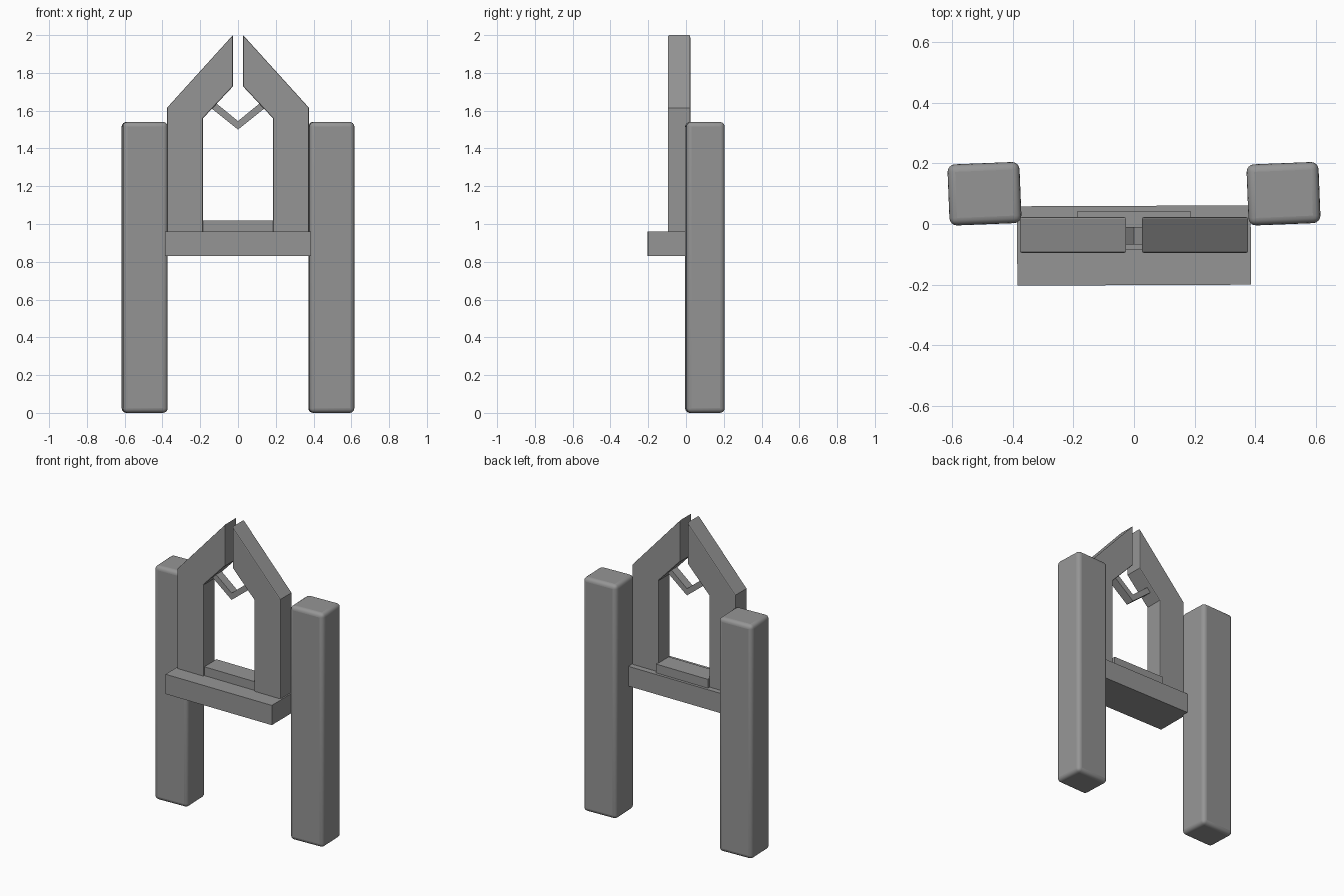
import bpy
import bmesh
from mathutils import Matrix

if "Cube" in bpy.data.objects:
    bpy.data.objects.remove(bpy.data.objects["Cube"], do_unlink=True)

GREY = (0.3, 0.3, 0.3, 1)
stone = bpy.data.materials.new("grey stone")
stone.use_nodes = True
stone.diffuse_color = GREY
stone.node_tree.nodes["Principled BSDF"].inputs["Base Color"].default_value = GREY


def finish(name, bm):
    bmesh.ops.recalc_face_normals(bm, faces=bm.faces)
    mesh = bpy.data.meshes.new(name)
    bm.to_mesh(mesh)
    bm.free()
    mesh.materials.append(stone)
    obj = bpy.data.objects.new(name, mesh)
    bpy.context.collection.objects.link(obj)
    return obj


def box(name, low, high):
    bm = bmesh.new()
    size = [h - l for l, h in zip(low, high)]
    centre = [(h + l) / 2 for l, h in zip(low, high)]
    bmesh.ops.create_cube(bm, size=1, matrix=Matrix.Diagonal((*size, 1)))
    obj = finish(name, bm)
    obj.location = centre
    return obj


def slab(name, outline, front, back, bevel=0):
    """Extrude an x-z outline along y, softening the front and back rims."""
    bm = bmesh.new()
    face = bm.faces.new([bm.verts.new((x, front, z)) for x, z in outline])
    moved = bmesh.ops.extrude_face_region(bm, geom=[face])["geom"]
    for v in moved:
        if isinstance(v, bmesh.types.BMVert):
            v.co.y = back
    if bevel:
        rims = [e for e in bm.edges if abs(e.verts[0].co.y - e.verts[1].co.y) < 0.001]
        bmesh.ops.bevel(bm, geom=rims, offset=bevel, segments=2, profile=0.5, affect='EDGES')
    return finish(name, bm)


# Rounded posts, both turned slightly the same way
for side, sign in (("left", 1), ("right", -1)):
    post = box(side + "_post", (-0.119, -0.101, 0), (0.119, 0.101, 1.54))
    post.location = (sign * 0.494, 0.1, 0.77)
    post.rotation_euler.z = 0.04
    rounding = post.modifiers.new("rounded edges", 'BEVEL')
    rounding.width = 0.025
    rounding.segments = 4
    bpy.context.view_layer.objects.active = post
    post.select_set(True)
    bpy.ops.object.shade_smooth_by_angle(angle=0.6)
    post.select_set(False)

# Shelf joining the posts, with the sill resting on it
shelf = box("shelf", (-0.386, -0.202, 0.83), (0.386, 0.06, 0.96))
shelf.rotation_euler.z = 0.004
box("sill", (-0.188, -0.086, 0.95), (0.188, 0.042, 1.018))

# Pointed frame in two halves, split at the peak
half = [(0.185, 0.94), (0.376, 0.94), (0.376, 1.615), (0.027, 2.0),
        (0.027, 1.728), (0.185, 1.56)]
for side, sign in (("left", 1), ("right", -1)):
    slab(side + "_frame", [(sign * x, z) for x, z in half], -0.096, 0.023, 0.006)

# Small V-shaped bracket under the peak
v_half = [(0.15, 1.62), (0.125, 1.647)]
outline = [(0, 1.5), *v_half, (0, 1.545), *[(-x, z) for x, z in reversed(v_half)]]
slab("v_bracket", outline, -0.067, -0.01)
